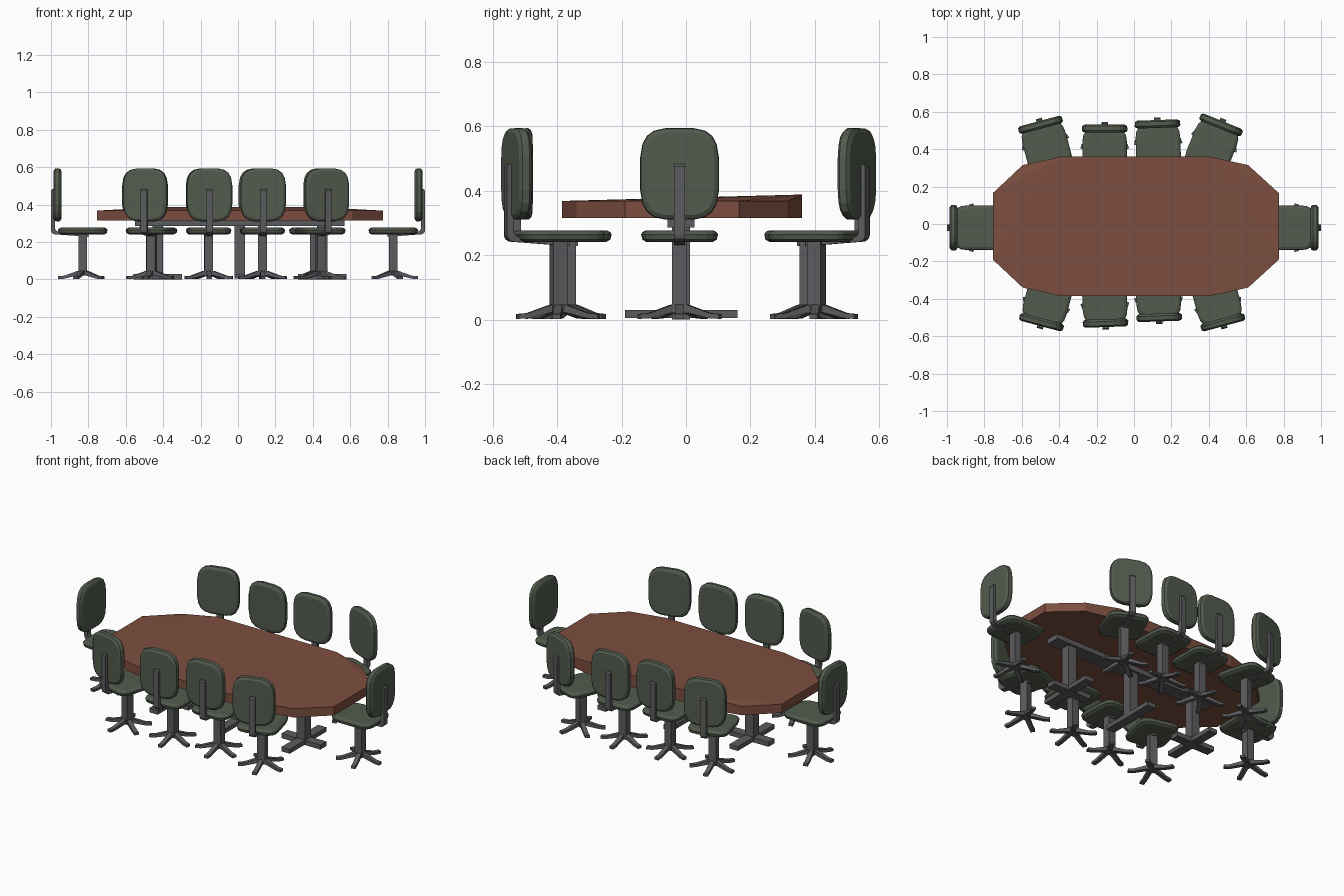
import bpy, bmesh, math
from mathutils import Matrix, Vector

if "Cube" in bpy.data.objects:
    bpy.data.objects.remove(bpy.data.objects["Cube"])


def material(name, rgb):
    m = bpy.data.materials.new(name)
    m.diffuse_color = (*rgb, 1)
    m.use_nodes = True
    m.node_tree.nodes["Principled BSDF"].inputs["Base Color"].default_value = m.diffuse_color
    return m


BROWN = material("red_brown_wood", (0.205, 0.076, 0.050))
GREEN = material("dark_green_fabric", (0.085, 0.105, 0.076))
GREY = material("dark_grey_metal", (0.107, 0.107, 0.114))


def finish(bm, name, mat):
    bmesh.ops.recalc_face_normals(bm, faces=bm.faces)
    me = bpy.data.meshes.new(name)
    bm.to_mesh(me)
    bm.free()
    me.materials.append(mat)
    return me


def place(me, name, matrix=Matrix()):
    ob = bpy.data.objects.new(name, me)
    ob.matrix_world = matrix
    bpy.context.collection.objects.link(ob)
    return ob


def add_box(bm, x0, x1, y0, y1, z0, z1):
    mat = Matrix.Translation(((x0 + x1) / 2, (y0 + y1) / 2, (z0 + z1) / 2)) \
        @ Matrix.Diagonal((x1 - x0, y1 - y0, z1 - z0, 1))
    bmesh.ops.create_cube(bm, size=1, matrix=mat)


def add_prism(bm, profile, width, matrix=Matrix()):
    """Extrude a (y, z) profile symmetrically across x."""
    sides = [[bm.verts.new(matrix @ Vector((x, y, z))) for y, z in profile]
             for x in (-width / 2, width / 2)]
    n = len(profile)
    for s in sides:
        bm.faces.new(s)
    for i in range(n):
        j = (i + 1) % n
        bm.faces.new((sides[0][i], sides[0][j], sides[1][j], sides[1][i]))


def cushion(name, hw, hh, layers, power, to_point):
    """Loft of rounded-rectangle rings; layers are (offset, inset)."""
    bm = bmesh.new()
    n, rings = 20, []
    for off, inset in layers:
        ring = []
        for i in range(n):
            a = 2 * math.pi * (i + 0.5) / n
            c, s = math.cos(a), math.sin(a)
            u = math.copysign(abs(c) ** (2 / power), c) * (hw - inset)
            v = math.copysign(abs(s) ** (2 / power), s) * (hh - inset)
            ring.append(bm.verts.new(to_point(u, v, off)))
        rings.append(ring)
    for a, b in zip(rings, rings[1:]):
        for i in range(n):
            j = (i + 1) % n
            bm.faces.new((a[i], a[j], b[j], b[i]))
    bm.faces.new(rings[0])
    bm.faces.new(rings[-1])
    return finish(bm, name, GREEN)


# Tabletop: twelve-sided slab, back edge slightly raised
outline = [(-0.39, 0.36), (-0.595, 0.315), (-0.755, 0.165), (-0.755, -0.19),
           (-0.595, -0.34), (-0.39, -0.385), (0.405, -0.385), (0.61, -0.34),
           (0.775, -0.19), (0.775, 0.165), (0.61, 0.315), (0.405, 0.36)]
bm = bmesh.new()
low = [bm.verts.new((x, y, 0.315)) for x, y in outline]
top = [bm.verts.new((x, y, 0.388 if y > 0.35 else 0.368)) for x, y in outline]
bm.faces.new(low)
bm.faces.new((top[0], top[5], top[6], top[11]))
for i in range(1, 5):
    bm.faces.new((top[0], top[i], top[i + 1]))
    bm.faces.new((top[11], top[5 + i], top[6 + i]))
for i in range(12):
    j = (i + 1) % 12
    bm.faces.new((low[i], low[j], top[j], top[i]))
place(finish(bm, "tabletop", BROWN), "tabletop")

# Table underframe: beam, three columns, feet
CY = -0.015
bm = bmesh.new()
add_box(bm, -0.55, 0.57, CY - 0.042, CY + 0.042, 0.285, 0.315)
place(finish(bm, "table_beam", GREY), "table_beam")
for label, x, cross in (("left", -0.43, True), ("middle", 0.01, False), ("right", 0.45, True)):
    bm = bmesh.new()
    add_box(bm, x - 0.028, x + 0.028, CY - 0.028, CY + 0.028, 0.01, 0.286)
    add_box(bm, x - 0.028, x + 0.028, CY - 0.175, CY + 0.175, 0.004, 0.03)
    if cross:
        add_box(bm, x - 0.13, x + 0.13, CY - 0.028, CY + 0.028, 0.0, 0.028)
    place(finish(bm, "table_pedestal", GREY), label + "_table_pedestal")

# Chair parts, local frame: post at origin, chair faces +y
seat = cushion("seat", 0.12, 0.133,
               [(0.24, 0.018), (0.248, 0.004), (0.264, 0), (0.272, 0.005), (0.277, 0.016)],
               5, lambda u, v, o: (u, v, o))
back = cushion("backrest", 0.123, 0.143,
               [(-0.156, 0.014), (-0.148, 0.002), (-0.126, 0), (-0.118, 0.006), (-0.114, 0.016)],
               3.6, lambda u, v, o: (u, o, 0.452 + v))

# Backrest support: J-shaped bar
bm = bmesh.new()
add_prism(bm, [(0.03, 0.228), (-0.155, 0.242), (-0.166, 0.25), (-0.17, 0.262),
               (-0.17, 0.475), (-0.163, 0.483), (-0.148, 0.483), (-0.148, 0.27),
               (-0.14, 0.258), (0.03, 0.25)], 0.034)
support = finish(bm, "back_support", GREY)

# Post and five-legged star base
bm = bmesh.new()
add_box(bm, -0.023, 0.023, -0.023, 0.023, 0.02, 0.245)
post = finish(bm, "chair_post", GREY)
bm = bmesh.new()
leg = [(0, 0.05), (0.03, 0.045), (0.10, 0.02), (0.133, 0.017),
       (0.133, 0.002), (0.10, 0.004), (0, 0.028)]
for k in range(5):
    add_prism(bm, leg, 0.025, Matrix.Rotation(math.pi + k * math.tau / 5, 4, 'Z'))
base = finish(bm, "star_base", GREY)

# Ten chairs: (x, y, turn in degrees)
chairs = [(-0.46, -0.395, -15), (-0.157, -0.395, 2), (0.13, -0.365, 2), (0.44, -0.395, 15),
          (-0.465, 0.40, 195), (-0.157, 0.375, 180), (0.13, 0.40, 182), (0.415, 0.405, 158),
          (-0.83, -0.02, -90), (0.83, -0.02, 90)]
for n, (x, y, turn) in enumerate(chairs, 1):
    m = Matrix.Translation((x, y, 0)) @ Matrix.Rotation(math.radians(turn), 4, 'Z')
    for me in (seat, back, support, post, base):
        place(me, f"{me.name}_{n}", m)
